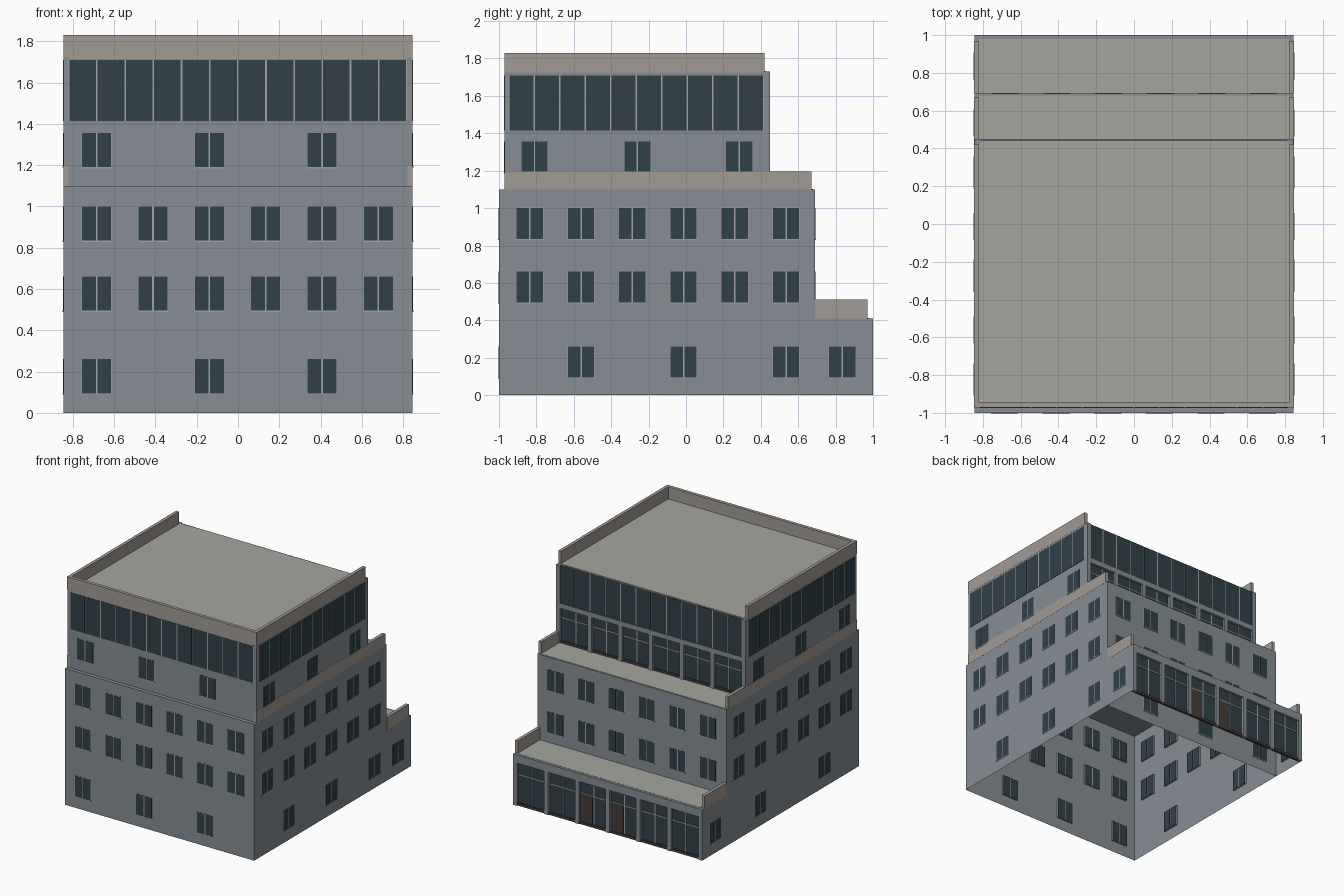
import bpy, bmesh

if "Cube" in bpy.data.objects:
    bpy.data.objects.remove(bpy.data.objects["Cube"])


def material(name, rgb):
    m = bpy.data.materials.new(name)
    m.diffuse_color = (*rgb, 1)
    m.use_nodes = True
    m.node_tree.nodes["Principled BSDF"].inputs["Base Color"].default_value = m.diffuse_color
    return m


WALL = material("wall_grey", (0.24, 0.27, 0.295))
TAN = material("parapet_tan", (0.36, 0.33, 0.30))
ROOF = material("roof_grey", (0.38, 0.38, 0.35))
GLASS = material("dark_glass", (0.03, 0.052, 0.066))
FRAME = material("window_frame", (0.36, 0.37, 0.36))
DOOR = material("door_brown", (0.06, 0.048, 0.042))

HX = 0.845
parts = {}


def box(name, mat, x0, x1, y0, y1, z0, z1, skip=()):
    """Collect a box for a named part; skip lists open sides."""
    parts.setdefault(name, (mat, []))[1].append((x0, x1, y0, y1, z0, z1, skip))


def on_wall(name, mat, side, plane, u0, u1, d0, d1, z0, z1):
    """Box on a facade: u runs along the wall, d is the outward offset."""
    s = 1 if side in ("back", "right") else -1
    a, b = sorted((plane + s * d0, plane + s * d1))
    if side in ("front", "back"):
        box(name, mat, u0, u1, a, b, z0, z1)
    else:
        box(name, mat, a, b, u0, u1, z0, z1)


def windows(side, plane, centres, z0, h=0.165):
    for c in centres:
        on_wall(side + "_window_frames", FRAME, side, plane, c - 0.072, c + 0.072,
                -0.012, 0.001, z0 - 0.002, z0 + h + 0.002)
        on_wall(side + "_window_sills", FRAME, side, plane, c - 0.072, c + 0.072,
                0, 0.004, z0 - 0.006, z0)
        for a, b in ((-0.07, -0.004), (0.004, 0.07)):
            on_wall(side + "_window_panes", GLASS, side, plane, c + a, c + b,
                    -0.014, 0.002, z0, z0 + h)


def ribbon(side, plane, u0, u1, n, z0, z1, d0, d1):
    p = (u1 - u0) / n
    on_wall(side + "_ribbon_frame", FRAME, side, plane, u0, u1, d0, d1 - 0.001, z0, z1)
    for i in range(n):
        on_wall(side + "_ribbon_glass", GLASS, side, plane, u0 + i * p + 0.004,
                u0 + (i + 1) * p - 0.004, d0, d1, z0, z1)


# Hollow storeys, open underneath
box("main_walls", WALL, -HX, HX, -1, 0.69, 0, 1.10, ("bottom",))
box("rear_wing_walls", WALL, -HX, HX, 0.69, 0.97, 0, 0.41, ("bottom", "front"))
box("upper_walls", WALL, -HX, HX, -0.97, 0.42, 1.10, 1.73, ("bottom",))

# Roof surfaces
box("wing_roof", ROOF, -0.82, 0.82, 0.69, 0.98, 0.405, 0.412)
box("main_roof", ROOF, -0.82, 0.82, 0.42, 0.68, 1.095, 1.102)
box("upper_roof", ROOF, -0.82, 0.82, -0.945, 0.428, 1.725, 1.732)

# Parapets, open towards the rear
for s in (-1, 1):
    x0, x1 = sorted((s * 0.82, s * (HX + 0.001)))
    box("wing_parapets", TAN, x0, x1, 0.69, 0.97, 0.41, 0.51)
    box("main_parapets", TAN, x0, x1, -0.971, 0.67, 1.10, 1.195)
    box("upper_parapet", TAN, x0, x1, -0.971, 0.42, 1.725, 1.83)
box("upper_parapet", TAN, -0.82, 0.82, -0.971, -0.945, 1.715, 1.83)

# Punched windows
xs = [-0.685 + 0.273 * i for i in range(6)]
ys = [-0.835 + 0.274 * i for i in range(6)]
for z in (0.495, 0.835):
    windows("front", -1, xs, z)
    windows("back", 0.69, [-x for x in xs], z)
    windows("right", HX, ys, z)
    windows("left", -HX, ys, z)
windows("front", -1, xs[::2], 0.095)
windows("front", -0.97, xs[::2], 1.19)
windows("back", 0.69, [-x for x in xs[1::2]], 0.095)
windows("right", HX, ys[1::2] + [0.835], 0.095)
windows("left", -HX, [ys[1], ys[4], 0.835], 0.095)
for side, plane in (("right", HX), ("left", -HX)):
    windows(side, plane, (-0.81, -0.26, 0.285), 1.195, 0.16)
    ribbon(side, plane, -0.948, 0.416, 10, 1.415, 1.71, -0.01, 0.003)

# Ribbon glazing of the top floor
ribbon("front", -0.97, -0.82, 0.818, 12, 1.415, 1.71, -0.01, 0.003)
ribbon("back", 0.42, -0.82, 0.82, 12, 1.425, 1.728, 0.01, 0.024)


# Rear glazed bays between piers
def storefront(name, y, z0, z1, z_band, z_post, doors):
    y1 = y + 0.03
    box(name + "_band", WALL, -0.81, 0.81, y, y1, z1, z_band)
    box(name + "_base", DOOR, -0.81, 0.81, y, y + 0.022, z0, z0 + 0.02)
    for s in (-1, 1):
        a, b = sorted((s * 0.81, s * HX))
        box(name + "_piers", WALL, a, b, y, y1, z0, z_post)
    for i in range(5):
        c = -0.5475 + 0.274 * i
        box(name + "_piers", WALL, c - 0.018, c + 0.018, y, y1, z0, z1)
    box(name + "_glass", GLASS, -0.81, 0.81, y - 0.002, y + 0.01, z0 + 0.02, z1)
    zt = z0 + (z1 - z0) * 0.72
    box(name + "_transom", FRAME, -0.81, 0.81, y, y + 0.014, zt - 0.004, zt + 0.004)
    for x in xs:
        box(name + "_mullions", FRAME, x - 0.004, x + 0.004, y, y + 0.014, z0 + 0.02, z1)
    for c in doors:
        box(name + "_doors", DOOR, c - 0.055, c + 0.055, y, y + 0.016, z0, zt - 0.004)


storefront("ground_storefront", 0.97, 0.0, 0.345, 0.41, 0.41, (0.2, -0.075))
storefront("terrace_storefront", 0.42, 1.10, 1.385, 1.425, 1.73, ())

# Turn every collected part into one mesh object
QUADS = {"bottom": (0, 2, 3, 1), "top": (4, 5, 7, 6), "front": (0, 1, 5, 4),
         "back": (2, 6, 7, 3), "left": (0, 4, 6, 2), "right": (1, 3, 7, 5)}
for name, (mat, boxes) in parts.items():
    bm = bmesh.new()
    for x0, x1, y0, y1, z0, z1, skip in boxes:
        v = [bm.verts.new((x, y, z)) for z in (z0, z1) for y in (y0, y1) for x in (x0, x1)]
        for side, q in QUADS.items():
            if side not in skip:
                bm.faces.new([v[i] for i in q])
    me = bpy.data.meshes.new(name)
    bm.to_mesh(me)
    bm.free()
    me.materials.append(mat)
    bpy.context.collection.objects.link(bpy.data.objects.new(name, me))
